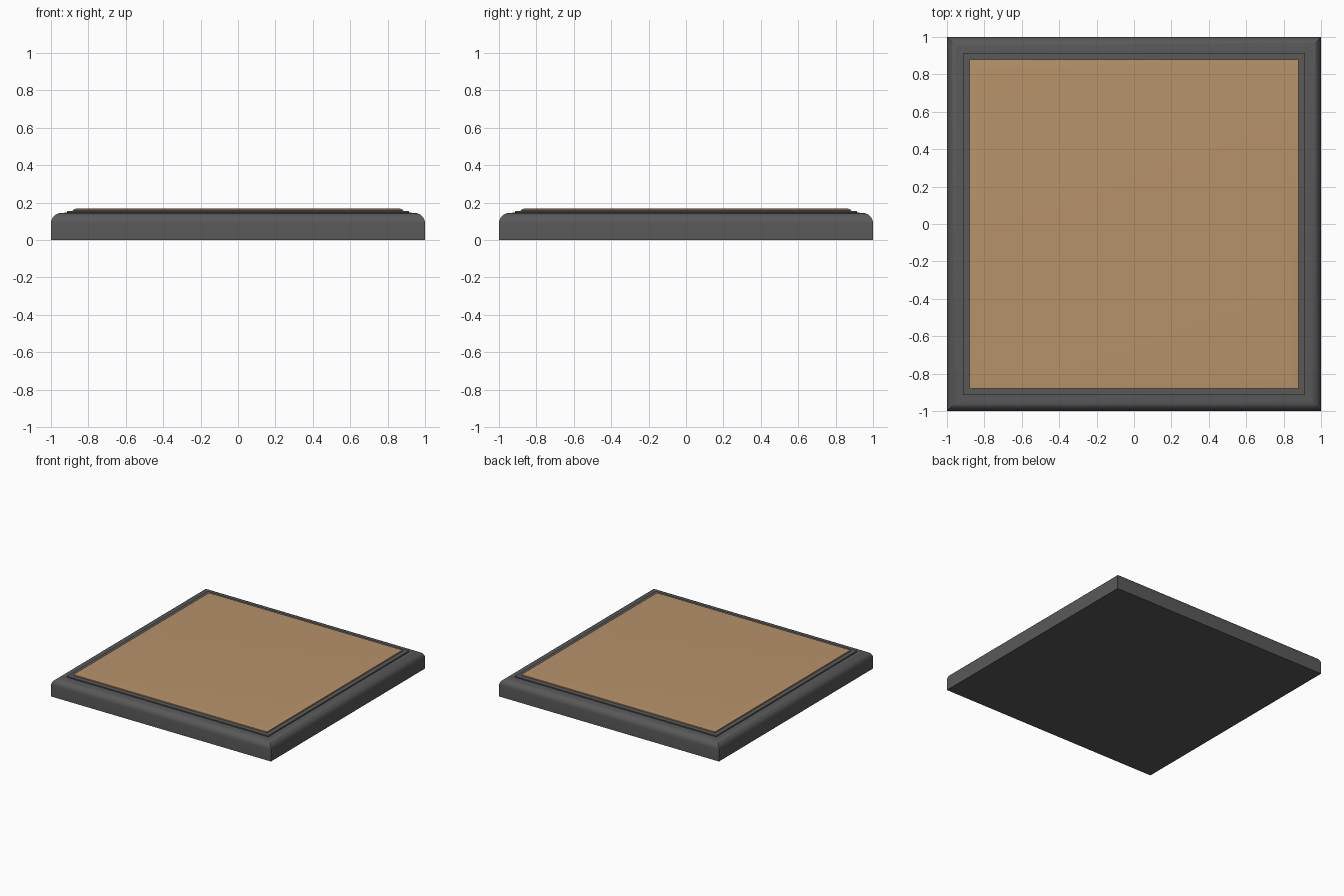
import bpy, bmesh, math

if "Cube" in bpy.data.objects:
    bpy.data.objects.remove(bpy.data.objects["Cube"])


def square_loft(name, profile, color):
    """Stack square rings of (half_width, z) and cap both ends."""
    bm = bmesh.new()
    rings = [[bm.verts.new((sx * r, sy * r, z))
              for sx, sy in ((-1, -1), (1, -1), (1, 1), (-1, 1))]
             for r, z in profile]
    for a, b in zip(rings, rings[1:]):
        for i in range(4):
            j = (i + 1) % 4
            bm.faces.new((a[i], a[j], b[j], b[i]))
    bm.faces.new(rings[0][::-1])
    bm.faces.new(rings[-1])
    bmesh.ops.recalc_face_normals(bm, faces=bm.faces)
    mesh = bpy.data.meshes.new(name)
    bm.to_mesh(mesh)
    bm.free()
    ob = bpy.data.objects.new(name, mesh)
    bpy.context.collection.objects.link(ob)
    mat = bpy.data.materials.new(name + "_paint")
    mat.diffuse_color = color
    mat.use_nodes = True
    mat.node_tree.nodes["Principled BSDF"].inputs["Base Color"].default_value = mat.diffuse_color
    mesh.materials.append(mat)
    bpy.ops.object.select_all(action='DESELECT')
    ob.select_set(True)
    bpy.context.view_layer.objects.active = ob
    bpy.ops.object.shade_smooth_by_angle(angle=math.radians(35))
    return ob


GREY = (0.10, 0.10, 0.10, 1)
TAN = (0.47, 0.29, 0.145, 1)

# Base slab with a rounded upper edge and mitred corners
arc = [(0.945 + 0.055 * math.cos(t), 0.09 + 0.055 * math.sin(t))
       for t in (math.radians(90 * i / 8) for i in range(9))]
square_loft("base_slab", [(1, 0)] + arc + [(0.915, 0.147)], GREY)

# Thin raised border around the panel
square_loft("border_step", [(0.915, 0.14), (0.915, 0.156), (0.88, 0.157)], GREY)

# Slightly cushioned top panel
square_loft("top_panel", [(0.88, 0.15), (0.88, 0.166), (0.86, 0.1685),
                          (0.83, 0.17)], TAN)
